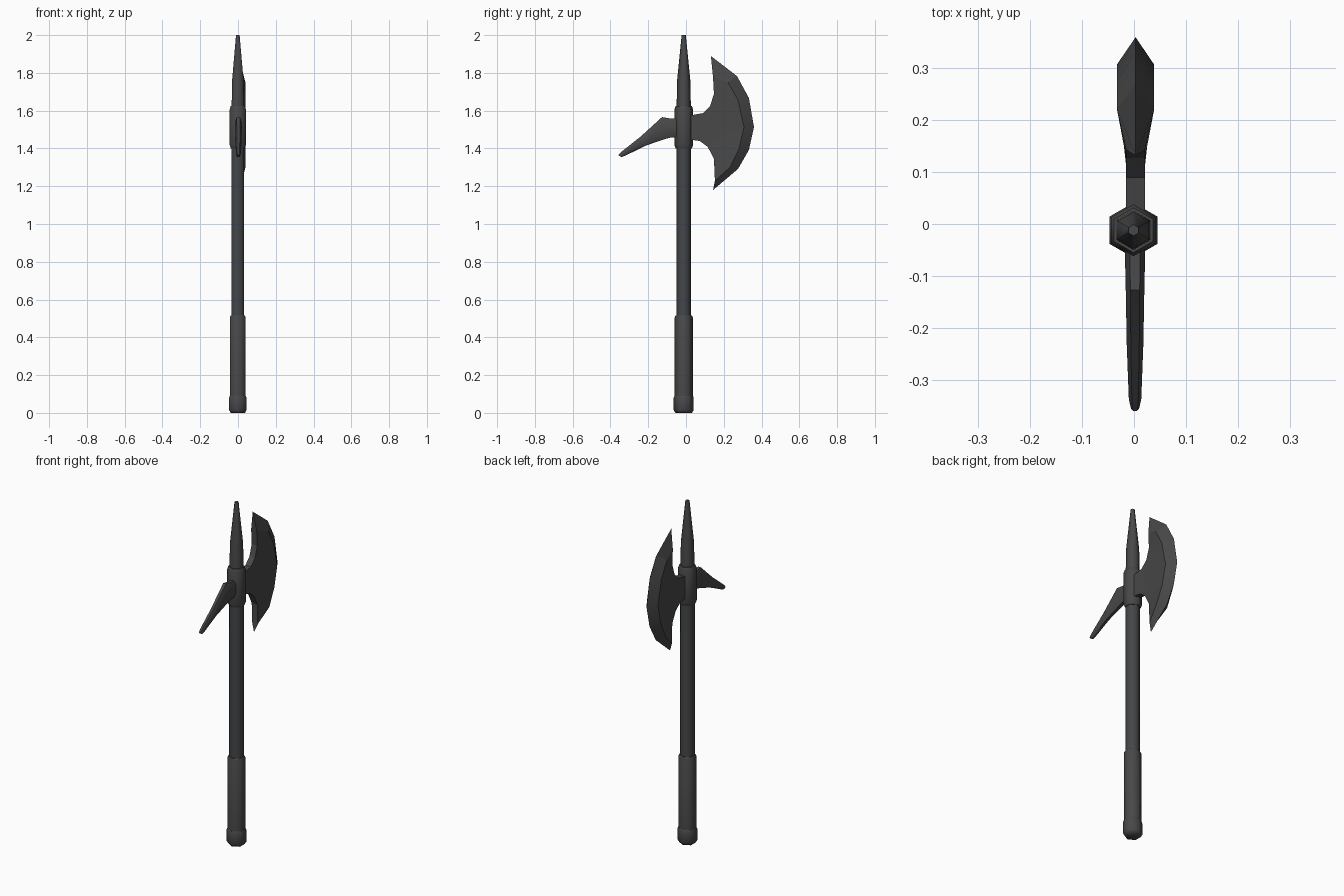
import bpy, bmesh, math

if "Cube" in bpy.data.objects:
    bpy.data.objects.remove(bpy.data.objects["Cube"])


def material(name, rgb):
    m = bpy.data.materials.new(name)
    m.diffuse_color = (*rgb, 1)
    m.use_nodes = True
    m.node_tree.nodes["Principled BSDF"].inputs["Base Color"].default_value = m.diffuse_color
    return m


STEEL = material("dark_steel", (0.065, 0.065, 0.065))
SHAFT = material("shaft_grey", (0.058, 0.061, 0.064))


def finish(bm, name, mat, loc=(0, 0, 0), angle=None):
    bmesh.ops.recalc_face_normals(bm, faces=bm.faces)
    me = bpy.data.meshes.new(name)
    bm.to_mesh(me)
    bm.free()
    ob = bpy.data.objects.new(name, me)
    bpy.context.collection.objects.link(ob)
    ob.location = loc
    me.materials.append(mat)
    if angle:
        bpy.ops.object.select_all(action='DESELECT')
        ob.select_set(True)
        bpy.context.view_layer.objects.active = ob
        bpy.ops.object.shade_smooth_by_angle(angle=math.radians(angle))
    return ob


def loft(name, rings, mat, loc, angle):
    bm = bmesh.new()
    vs = [[bm.verts.new(p) for p in r] for r in rings]
    n = len(vs[0])
    for a, b in zip(vs, vs[1:]):
        for i in range(n):
            j = (i + 1) % n
            bm.faces.new((a[i], a[j], b[j], b[i]))
    bm.faces.new(vs[0])
    bm.faces.new(vs[-1])
    return finish(bm, name, mat, loc, angle)


def hex_part(name, profile, mat):
    # six-sided turned part, corners on the +y and -y sides
    rings = [[(r * math.sin(i * math.pi / 3), r * math.cos(i * math.pi / 3), z)
              for i in range(6)] for r, z in profile]
    return loft(name, rings, mat, (-0.001, -0.012, 0), 65)


# Handle, collar and top spike
hex_part("pommel", [(0.044, 0), (0.053, 0.015), (0.053, 0.08), (0.049, 0.09)], STEEL)
hex_part("grip", [(0.048, 0.085), (0.048, 0.505), (0.044, 0.515)], STEEL)
hex_part("shaft", [(0.039, 0.5), (0.039, 1.42)], SHAFT)
hex_part("collar", [(0.043, 1.4), (0.05, 1.42), (0.05, 1.605), (0.043, 1.625)], STEEL)
hex_part("top_spike", [(0.038, 1.61), (0.035, 1.76), (0.011, 2.0)], STEEL)

# Back hook: (top y, top z, bottom y, bottom z, half thickness)
rings = []
for ty, tz, by, bz, t in [(-0.02, 1.558, -0.02, 1.462, 0.019),
                          (-0.08, 1.558, -0.08, 1.458, 0.019),
                          (-0.127, 1.566, -0.11, 1.45, 0.018),
                          (-0.24, 1.463, -0.21, 1.416, 0.016),
                          (-0.345, 1.38, -0.315, 1.365, 0.012),
                          (-0.36, 1.365, -0.341, 1.354, 0.008)]:
    half = [(0.5, 0.0), (1, 0.25), (1, 0.75), (0.5, 1.0)]
    sec = half + [(-x, f) for x, f in reversed(half)]
    rings.append([(x * t, ty + (by - ty) * f, tz + (bz - tz) * f) for x, f in sec])
loft("back_hook", rings, STEEL, (0.002, 0, 0), 50)

# Axe blade: one half, mirrored across its middle plane
edge = [(0.132, 1.889), (0.27, 1.783), (0.333, 1.667), (0.36, 1.513),
        (0.333, 1.392), (0.275, 1.291), (0.143, 1.18)]
ridge = [(0.143, 1.778), (0.222, 1.751), (0.275, 1.656), (0.307, 1.513),
         (0.28, 1.397), (0.233, 1.300), (0.153, 1.228)]
inner = [(0.148, 1.688), (0.127, 1.624), (0.11, 1.51), (0.116, 1.407), (0.148, 1.344)]
neck = [(0.09, 1.587), (0.0, 1.571), (0.0, 1.45), (0.074, 1.439)]
THIN, THICK = 0.018, 0.036
bm = bmesh.new()
E = [bm.verts.new((0, y, z)) for y, z in edge]
R = [bm.verts.new((THIN if i in (0, 6) else THICK, y, z)) for i, (y, z) in enumerate(ridge)]
I = [bm.verts.new((THIN, y, z)) for y, z in inner]
N = [bm.verts.new((THIN, y, z)) for y, z in neck]
for i in range(6):
    bm.faces.new((E[i], E[i + 1], R[i + 1], R[i]))       # ground cutting bevel
bm.faces.new((R[0], R[1], I[0]))
bm.faces.new((R[6], R[5], I[4]))
for i in range(4):
    bm.faces.new((R[i + 1], R[i + 2], I[i + 1], I[i]))   # cheek
bm.faces.new((I[1], I[2], I[3], N[3], N[2], N[1], N[0]))
rim = [R[0], I[0], I[1], *N, I[3], I[4], R[6]]           # inner rim wall
mid = [bm.verts.new((0, v.co.y, v.co.z)) for v in rim]
for i in range(len(rim) - 1):
    bm.faces.new((rim[i], rim[i + 1], mid[i + 1], mid[i]))
bm.faces.new((E[0], R[0], mid[0]))
bm.faces.new((E[6], R[6], mid[-1]))
geom = bm.verts[:] + bm.edges[:] + bm.faces[:]
bmesh.ops.mirror(bm, geom=geom, axis='X', merge_dist=0.0005)
bmesh.ops.remove_doubles(bm, verts=bm.verts, dist=0.0005)
finish(bm, "axe_blade", STEEL, (0.003, 0, 0), 20)
